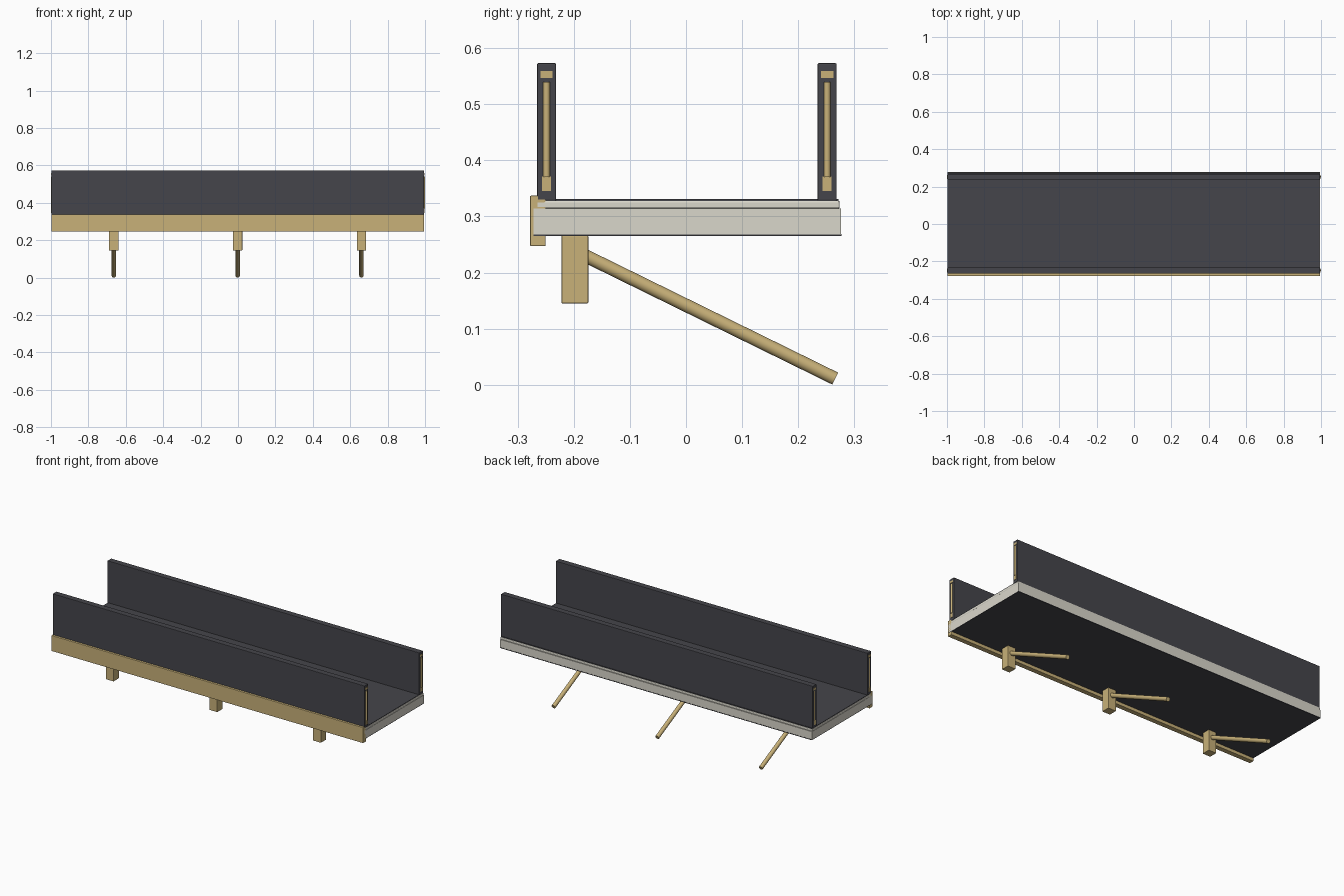
import bpy
from mathutils import Vector

if "Cube" in bpy.data.objects:
    bpy.data.objects.remove(bpy.data.objects["Cube"])


def material(name, rgb):
    m = bpy.data.materials.new(name)
    m.diffuse_color = (*rgb, 1)
    m.use_nodes = True
    m.node_tree.nodes["Principled BSDF"].inputs["Base Color"].default_value = m.diffuse_color
    return m


DARK = material("dark_panel", (0.06, 0.06, 0.07))
BRASS = material("brass", (0.58, 0.44, 0.19))
PALE = material("pale_core", (0.70, 0.68, 0.60))
X0, X1 = -0.998, 0.994          # ends of the long panels
XM = (X0 + X1) / 2


def box(name, x, y, z, mat, bevel=0.0):
    bpy.ops.mesh.primitive_cube_add(size=1, location=[sum(r) / 2 for r in (x, y, z)])
    ob = bpy.context.object
    ob.name = name
    ob.scale = [r[1] - r[0] for r in (x, y, z)]
    bpy.ops.object.transform_apply(location=False, rotation=False, scale=True)
    ob.data.materials.append(mat)
    if bevel:
        b = ob.modifiers.new("bevel", "BEVEL")
        b.width = bevel
        b.segments = 2
    return ob


def rod(name, a, b, radius, mat):
    a, b = Vector(a), Vector(b)
    d = b - a
    bpy.ops.mesh.primitive_cylinder_add(vertices=24, radius=radius, depth=d.length, location=(a + b) / 2)
    ob = bpy.context.object
    ob.name = name
    ob.rotation_euler = d.to_track_quat("Z", "Y").to_euler()
    ob.data.materials.append(mat)
    bpy.ops.object.shade_smooth_by_angle()
    return ob


# Deck: pale core showing at the ends and back, dark skins above and below
box("deck_core", (X0, X1), (-0.272, 0.276), (0.268, 0.314), PALE)
box("deck_lip", (X0, X1), (-0.268, 0.274), (0.314, 0.328), PALE, 0.003)
box("deck_top_skin", (X0 + 0.002, X1 - 0.002), (-0.266, 0.272), (0.322, 0.331), DARK)
box("deck_bottom_skin", (X0, X1), (-0.272, 0.277), (0.265, 0.269), DARK)

# Side walls with slim brass fittings at both ends
for side, yc in (("front", -0.2485), ("back", 0.2515)):
    box(side + "_wall", (X0, X1), (yc - 0.017, yc + 0.017), (0.328, 0.573), DARK, 0.002)
    for end, xe, s in (("right", X1, 1), ("left", X0, -1)):
        tip = 0.006 if s > 0 else 0.002
        tag = f"{side}_{end}"
        xr = sorted((xe - s * 0.01, xe + s * 0.002))
        box(tag + "_top_catch", xr, (yc - 0.011, yc + 0.011), (0.547, 0.559), BRASS)
        box(tag + "_bottom_catch", xr, (yc - 0.008, yc + 0.008), (0.345, 0.371), BRASS)
        xc = xe + s * (tip - 0.006)
        rod(tag + "_strip", (xc, yc, 0.37), (xc, yc, 0.54), 0.006, BRASS)

# Front trim rail
box("front_rail", (X0, X1), (-0.278, -0.25), (0.247, 0.337), BRASS, 0.002)

# Support blocks with slanted rods underneath
for i in (-1, 0, 1):
    x = XM + i * 0.662
    box(f"support_block_{i + 2}", (x - 0.025, x + 0.025), (-0.222, -0.174), (0.145, 0.266), BRASS, 0.002)
    rod(f"support_rod_{i + 2}", (x, -0.19, 0.235), (x, 0.266, 0.011), 0.0118, BRASS)
